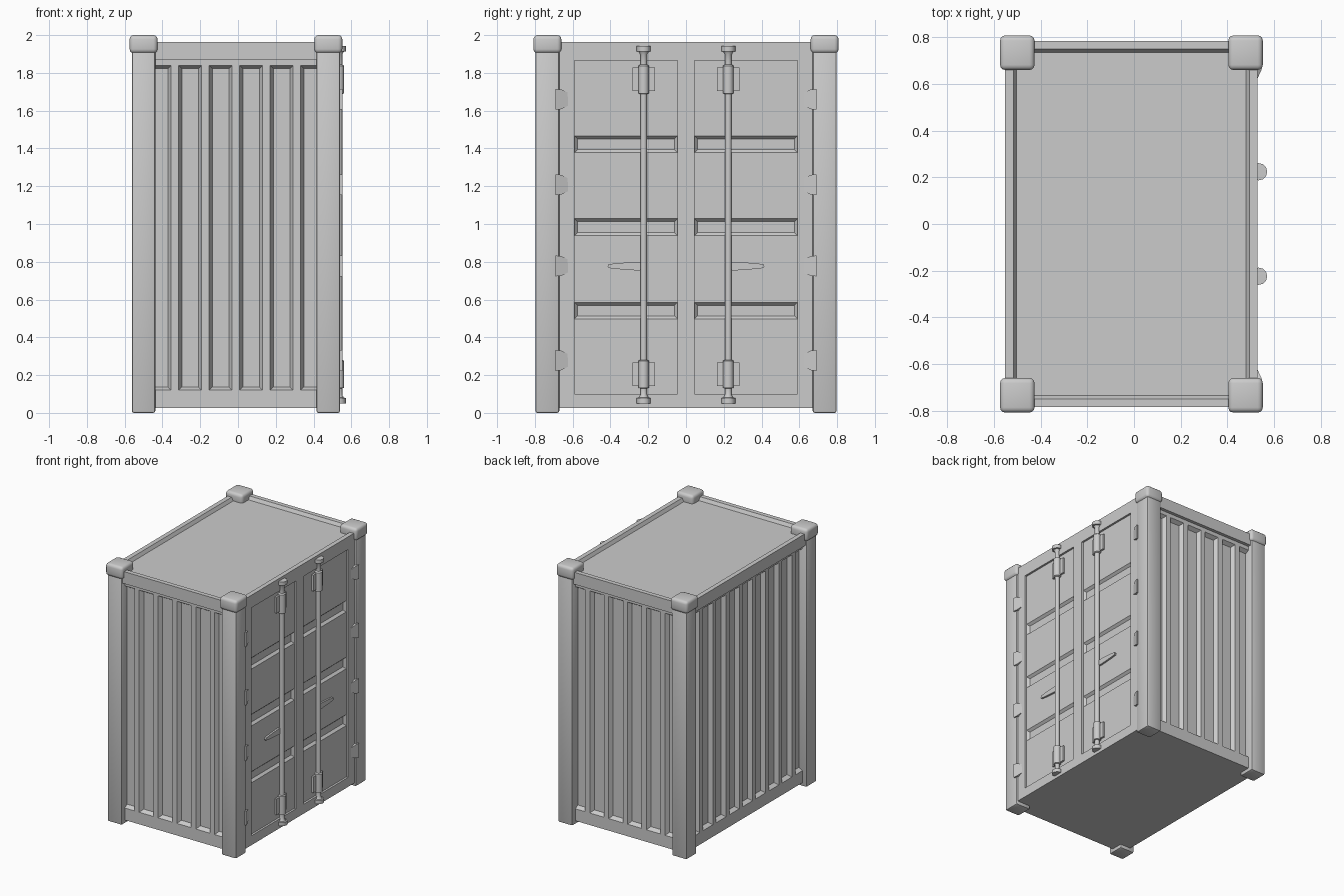
import bpy, bmesh, math
from mathutils import Vector

if "Cube" in bpy.data.objects:
    bpy.data.objects.remove(bpy.data.objects["Cube"])

CX, HX, HY = -0.011, 0.541, 0.785      # body centre x and half sizes
Z0, Z1 = 0.027, 1.963
R, RAIL_Z = 0.025, 1.87                # overhang and underside of the top rails
X, Y, Z = Vector((1, 0, 0)), Vector((0, 1, 0)), Vector((0, 0, 1))


def finish(bm, name, smooth=False):
    me = bpy.data.meshes.new(name)
    bm.to_mesh(me)
    bm.free()
    ob = bpy.data.objects.new(name, me)
    bpy.context.collection.objects.link(ob)
    if smooth:
        bpy.context.view_layer.objects.active = ob
        ob.select_set(True)
        bpy.ops.object.shade_smooth_by_angle(angle=math.radians(35))
        ob.select_set(False)
    return ob


def grid(bm, origin, u, v, us, vs):
    """Rectangular sheet split at us / vs; returns faces keyed by (column, row)."""
    pts = [[bm.verts.new(origin + u * a + v * b) for b in vs] for a in us]
    return {(i, j): bm.faces.new((pts[i][j], pts[i + 1][j], pts[i + 1][j + 1], pts[i][j + 1]))
            for i in range(len(us) - 1) for j in range(len(vs) - 1)}


def groove(bm, faces, slope, depth):
    bm.normal_update()
    bmesh.ops.inset_individual(bm, faces=faces, thickness=slope, depth=-depth,
                               use_even_offset=True)


def box(name, lo, hi, bevel=0, segments=2):
    bm = bmesh.new()
    bmesh.ops.create_cube(bm, size=1)
    for v in bm.verts:
        v.co = Vector([(lo[k] + hi[k]) / 2 + v.co[k] * (hi[k] - lo[k]) for k in range(3)])
    if bevel:
        bmesh.ops.bevel(bm, geom=bm.edges[:], offset=bevel, segments=segments,
                        profile=0.5, affect='EDGES')
    return finish(bm, name, bool(bevel))


def prism(name, outline, x_back, x_fronts):
    """Extrude a y-z outline along x, with its own front depth per point."""
    bm = bmesh.new()
    back = [bm.verts.new((x_back, y, z)) for y, z in outline]
    front = [bm.verts.new((x, y, z)) for x, (y, z) in zip(x_fronts, outline)]
    n = len(outline)
    bm.faces.new(back)
    bm.faces.new(front)
    for i in range(n):
        bm.faces.new((back[i], back[(i + 1) % n], front[(i + 1) % n], front[i]))
    bmesh.ops.recalc_face_normals(bm, faces=bm.faces[:])
    return finish(bm, name)


# container body: three corrugated walls, set back under the top rails
bm = bmesh.new()
centre = X * CX
for origin, u, half, count in ((centre - Y * (HY - R), X, HX, 6),
                               (centre + Y * (HY - R), -X, HX, 6),
                               (centre - X * (HX - R), -Y, HY, 9)):
    cuts = [-half]
    for k in range(count):
        c = (k - (count - 1) / 2) * 0.1615
        cuts += [c - 0.061, c + 0.061]
    cuts.append(half)
    f = grid(bm, origin, u, Z, cuts, [Z0, 0.12, 1.84, Z1])
    groove(bm, [f[i, 1] for i in range(1, 2 * count, 2)], 0.018, 0.03)

# door wall: two sunken panels, each with three horizontal grooves
f = grid(bm, centre + X * HX, Y, Z, [-HY + R, -0.59, -0.045, 0.045, 0.59, HY - R],
         [Z0, 0.10, 0.498, 0.584, 0.938, 1.028, 1.378, 1.466, 1.865, Z1])
bm.normal_update()
bmesh.ops.inset_region(bm, faces=[f[i, j] for i in (1, 3) for j in range(1, 8)],
                       thickness=0.0005, depth=-0.015, use_even_offset=True)
groove(bm, [f[i, j] for i in (1, 3) for j in (2, 4, 6)], 0.016, 0.018)

# sunken roof and flat floor
f = grid(bm, centre + Z * Z1, X, Y, [-HX + R, -HX + 0.035, HX - 0.035, HX],
         [-HY + R, -HY + 0.035, HY - 0.035, HY - R])
groove(bm, [f[1, 1]], 0.014, 0.025)
grid(bm, centre + Z * Z0, X, -Y, [-HX + R, HX], [-HY + R, HY - R])
bmesh.ops.remove_doubles(bm, verts=bm.verts[:], dist=0.0001)
finish(bm, "container_body")

# overhanging top rails
for s in (-1, 1):
    ys = sorted((s * HY, s * (HY - R)))
    box("top_rail", (CX - HX + R, ys[0], RAIL_Z), (CX + HX, ys[1], Z1))
box("top_rail", (CX - HX, -HY, RAIL_Z), (CX - HX + R, HY, Z1))

# corner posts with rounded caps
for sx in (-1, 1):
    for sy in (-1, 1):
        px, py = CX + sx * 0.489, sy * 0.734
        box("corner_post", (px - 0.062, py - 0.063, 0), (px + 0.062, py + 0.063, 1.92), 0.01)
        box("corner_cap", (px - 0.074, py - 0.074, 1.904), (px + 0.074, py + 0.074, 2.0), 0.022, 3)

# door locking bars: turned profile (radius, height) with end discs and sleeves
BX = 0.534
end = [(0, 0.05), (0.037, 0.051), (0.037, 0.079), (0.026, 0.081), (0.018, 0.095)]
low = end + [(0.018, 0.13), (0.028, 0.133), (0.028, 0.276), (0.018, 0.281)]
high = [(0.018, 1.687), (0.028, 1.692), (0.028, 1.837), (0.018, 1.845)]
profile = low + high + [(r, 1.993 - z) for r, z in reversed(end)]
for s in (-1, 1):
    y = s * 0.224
    bm = bmesh.new()
    vs = [bm.verts.new((BX + r, y, z)) for r, z in profile]
    es = [bm.edges.new(p) for p in zip(vs, vs[1:])]
    bmesh.ops.spin(bm, geom=vs + es, cent=(BX, y, 0), axis=(0, 0, 1),
                   angle=math.tau, steps=12)
    bmesh.ops.remove_doubles(bm, verts=bm.verts[:], dist=0.0001)
    bmesh.ops.recalc_face_normals(bm, faces=bm.faces[:])
    finish(bm, "locking_bar", True)

    # bar brackets
    for z in (0.204, 1.766):
        box("bar_bracket", (0.505, y - 0.06, z - 0.062), (0.53, y + 0.06, z + 0.062))

    # tapered handle
    pts = [(0.22, -0.020), (0.26, -0.023), (0.37, -0.015), (0.41, -0.010), (0.415, 0),
           (0.41, 0.010), (0.37, 0.015), (0.26, 0.023), (0.22, 0.020)]
    prism("door_handle", [(s * a, 0.777 + b) for a, b in pts], 0.505, [0.529] * len(pts))

    # wedge hinges
    for z in (0.278, 0.778, 1.208, 1.66):
        pts = [(0.69, -0.055), (0.66, -0.052), (0.612, -0.028),
               (0.612, 0.028), (0.66, 0.052), (0.69, 0.055)]
        prism("door_hinge", [(s * a, z + b) for a, b in pts], 0.505,
              [0.553, 0.546, 0.524, 0.524, 0.546, 0.553])
